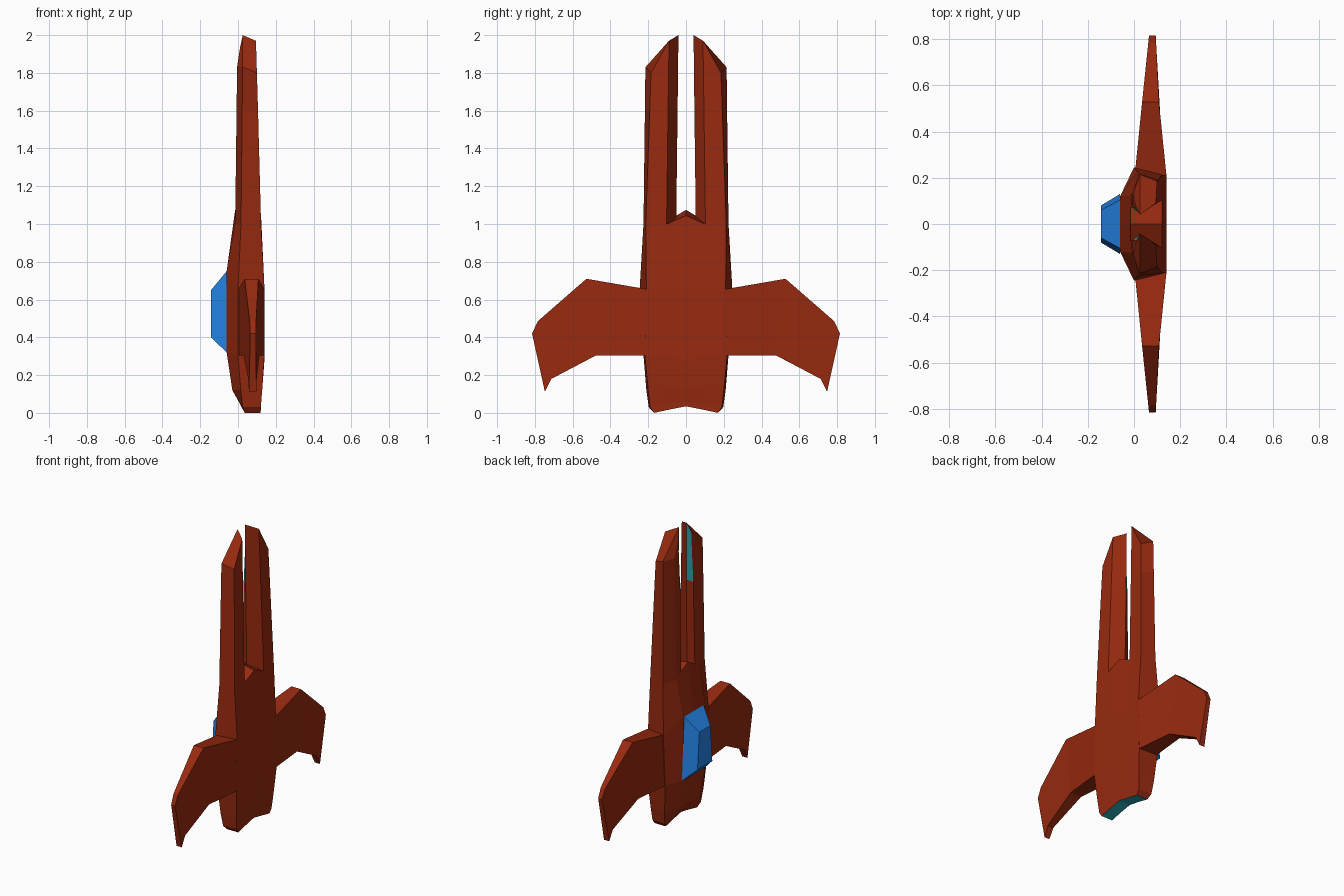
import bpy, bmesh

if "Cube" in bpy.data.objects:
    bpy.data.objects.remove(bpy.data.objects["Cube"])


def material(name, rgb):
    m = bpy.data.materials.new(name)
    m.diffuse_color = (*rgb, 1)
    m.use_nodes = True
    m.node_tree.nodes["Principled BSDF"].inputs["Base Color"].default_value = m.diffuse_color
    return m


RED = material("hull_red", (0.314, 0.023, 0.005))
BLUE = material("canopy_blue", (0.017, 0.23, 0.80))
TEAL = material("engine_teal", (0.025, 0.42, 0.46))


def make(name, verts, faces, mats, teal=(), mirror=False):
    """Mesh from points and index faces; faces listed in teal use the second material."""
    bm = bmesh.new()
    vs = [bm.verts.new(v) for v in verts]
    for i, f in enumerate(faces):
        bm.faces.new([vs[k] for k in f]).material_index = int(i in teal)
    bmesh.ops.recalc_face_normals(bm, faces=bm.faces)
    me = bpy.data.meshes.new(name)
    bm.to_mesh(me)
    bm.free()
    for m in mats:
        me.materials.append(m)
    ob = bpy.data.objects.new(name, me)
    bpy.context.collection.objects.link(ob)
    if mirror:
        mod = ob.modifiers.new("mirror", 'MIRROR')
        mod.use_axis = (False, True, False)
        mod.use_mirror_merge = False
    return ob


def loft(rings):
    """Join equal-length rings with quads."""
    n = len(rings[0])
    verts = [p for r in rings for p in r]
    faces = [(r * n + i, r * n + (i + 1) % n, (r + 1) * n + (i + 1) % n, (r + 1) * n + i)
             for r in range(len(rings) - 1) for i in range(n)]
    return verts, faces


def hull_ring(deck, outer, belly, z_top, z_mid, z_low):
    """Full cross-section from deck edge, widest edge, belly edge and centre heights."""
    half = [(deck[0], 0, z_top), deck, outer, belly,
            (belly[0], 0.10, z_mid), (belly[0], 0, z_low)]
    return half + [(x, -y, z) for x, y, z in half[4:0:-1]]


# Hull, tail to notch
rings = [
    hull_ring((.035, .09, .018), (.035, .17, 0), (.12, .17, 0), .035, .015, .035),
    hull_ring((.012, .10, .045), (.025, .197, .03), (.121, .19, .03), .06, .045, .06),
    hull_ring((-.03, .11, .12), (.015, .21, .12), (.128, .20, .12), .12, .12, .12),
    hull_ring((-.06, .12, .32), (0, .225, .305), (.14, .218, .305), .32, .305, .28),
    hull_ring((-.06, .12, .75), (0, .245, .66), (.14, .21, .66), .75, .66, .66),
    hull_ring((-.015, .125, 1.0), (.016, .225, 1.0), (.122, .213, 1.0), 1.075, 1.0, 1.045),
]
verts, faces = loft(rings)
tail = len(faces)
# End caps as two halves: engine exhaust and notch roof
for base in (0, 50):
    for half in ((0, 1, 4, 5), (1, 2, 3, 4), (5, 6, 9, 0), (6, 7, 8, 9)):
        faces.append([base + k for k in half])
make("hull", verts, faces, (RED, TEAL), teal=range(tail, tail + 4))

# Twin nose prongs, hexagonal with a slanted tip and teal inner panel
prong = [
    [(-.015, .125, 1.0), (.016, .225, 1.0), (.122, .213, 1.0),
     (.122, .103, 1.0), (.03, .052, 1.0), (-.015, .075, 1.0)],
    [(-.0075, .129, 1.61), (.0222, .2175, 1.61), (.106, .192, 1.60),
     (.105, .095, 1.61), (.0265, .0444, 1.61), (-.006, .07, 1.59)],
    [(-.005, .13, 1.83), (.025, .215, 1.83), (.10, .185, 1.80),
     (.095, .09, 1.97), (.025, .04, 2.0), (.01, .07, 1.93)],
]
verts, faces = loft(prong)
faces += [(0, 1, 2, 3, 4, 5), (13, 14, 15, 16), (12, 13, 16, 17)]
make("nose_prong", verts, faces, (RED, TEAL), teal=(10,), mirror=True)

# Swept wings, thinning toward the tip: (y, z) outline with thickness by span
ROOT, KINK, TIP = (.209, .003, .1403), (.527, .035, .108), (.815, .065, .094)
outline = [(.209, .655), (.527, .71), (.785, .485), (.815, .42),
           (.747, .112), (.713, .18), (.475, .305), (.209, .305)]


def wing_x(y):
    a, b = (ROOT, KINK) if y < KINK[0] else (KINK, TIP)
    t = (y - a[0]) / (b[0] - a[0])
    return [a[i] + t * (b[i] - a[i]) for i in (1, 2)]


n = len(outline)
verts = [(wing_x(y)[s], y, z) for s in (0, 1) for y, z in outline]
faces = [(i, (i + 1) % n, n + (i + 1) % n, n + i) for i in range(n)]
for s in (0, n):
    faces += [[s + k for k in (0, 1, 6, 7)], [s + k for k in (1, 2, 3, 4, 5, 6)]]
make("wing", verts, faces, (RED,), mirror=True)


# Canopy on the deck, narrower toward the nose
def canopy_ring(x, y0, z0, y1, z1):
    return [(x, -y0, z0), (x, y0, z0), (x, y1, z1), (x, -y1, z1)]


verts, faces = loft([canopy_ring(-.06, .13, .32, .105, .75),
                     canopy_ring(-.143, .08, .40, .06, .65)])
make("canopy", verts, faces + [(0, 1, 2, 3), (4, 5, 6, 7)], (BLUE,))
